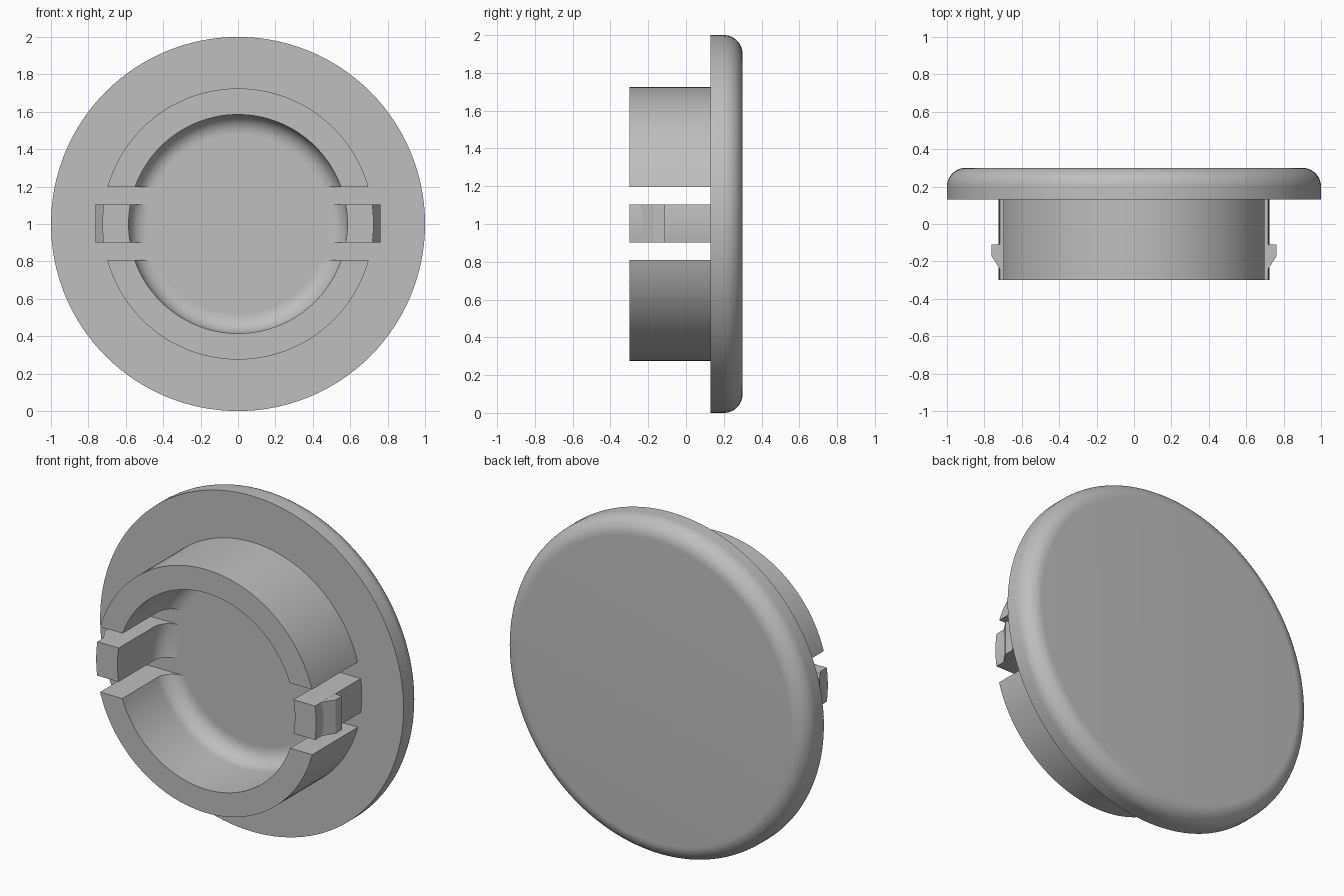
import bpy, bmesh
from math import sin, cos, pi, radians
from mathutils import Matrix, Vector

cube = bpy.data.objects.get("Cube")
if cube:
    bpy.data.objects.remove(cube)

SEGMENTS = 128
CENTRE_Z = 1.0
FRONT, SEAT, BACK = -0.30, 0.13, 0.30   # depths along y

grey = bpy.data.materials.new("light grey plastic")
grey.use_nodes = True
grey.diffuse_color = (0.52, 0.52, 0.52, 1)
grey.node_tree.nodes["Principled BSDF"].inputs["Base Color"].default_value = grey.diffuse_color


def make_object(name, bm):
    bmesh.ops.recalc_face_normals(bm, faces=bm.faces)
    mesh = bpy.data.meshes.new(name)
    bm.to_mesh(mesh)
    bm.free()
    mesh.materials.append(grey)
    obj = bpy.data.objects.new(name, mesh)
    bpy.context.collection.objects.link(obj)
    return obj


def arc(cx, cy, r, start, end, steps=12):
    angles = [radians(start + (end - start) * i / steps) for i in range(steps + 1)]
    return [(cx + r * cos(a), cy + r * sin(a)) for a in angles]


def lathe(name, profile, closed):
    """Spin (radius, y) points around the y axis through the centre."""
    bm = bmesh.new()
    verts = [bm.verts.new((r, y, CENTRE_Z)) for r, y in profile]
    edges = [bm.edges.new(pair) for pair in zip(verts, verts[1:])]
    if closed:
        edges.append(bm.edges.new((verts[-1], verts[0])))
    bmesh.ops.spin(bm, geom=verts + edges, cent=(0, 0, CENTRE_Z), axis=(0, 1, 0),
                   angle=2 * pi, steps=SEGMENTS, use_duplicate=False)
    bmesh.ops.remove_doubles(bm, verts=bm.verts, dist=0.0005)
    if not closed:
        bmesh.ops.holes_fill(bm, edges=[e for e in bm.edges if e.is_boundary], sides=0)
    return make_object(name, bm)


def select_only(obj):
    bpy.ops.object.select_all(action='DESELECT')
    obj.select_set(True)
    bpy.context.view_layer.objects.active = obj


def smooth(obj):
    select_only(obj)
    bpy.ops.object.shade_smooth_by_angle(angle=radians(30))


# Cap: flat disc with a rounded back rim
cap = lathe("cap_disc", [(1, SEAT)] + arc(0.9, 0.2, 0.1, 0, 90), False)
smooth(cap)

# Collar: thick ring with a fillet running into the cap floor
collar = lathe("collar_ring",
               [(0.725, 0.15), (0.725, FRONT), (0.585, FRONT)]
               + arc(0.485, 0.03, 0.1, 0, 90) + [(0.485, 0.15)], True)

# Slots above and below each clip arm
for z in (0.855, 1.15):
    bm = bmesh.new()
    bmesh.ops.create_cube(bm, size=1, matrix=Matrix.Translation((0, 0, z))
                          @ Matrix.Diagonal(Vector((2, 1, 0.093, 1))))
    cutter = make_object("slot_cutter", bm)
    cutter.hide_render = True
    cut = collar.modifiers.new("slot", 'BOOLEAN')
    cut.operation = 'DIFFERENCE'
    cut.solver = 'EXACT'
    cut.object = cutter
    select_only(collar)
    bpy.ops.object.modifier_apply(modifier=cut.name)
    bpy.data.objects.remove(cutter)
smooth(collar)

# Snap hooks on the clip arms: square at the back, ramped towards the front
hook = [(0.68, -0.11), (0.763, -0.11), (0.763, -0.17), (0.718, -0.24), (0.68, -0.24)]
for side, name in ((1, "left_hook"), (-1, "right_hook")):
    bm = bmesh.new()
    face = bm.faces.new([bm.verts.new((side * x, y, 0.902)) for x, y in hook])
    top = bmesh.ops.extrude_face_region(bm, geom=[face])
    bmesh.ops.translate(bm, vec=(0, 0, 0.201),
                        verts=[v for v in top["geom"] if isinstance(v, bmesh.types.BMVert)])
    make_object(name, bm)
